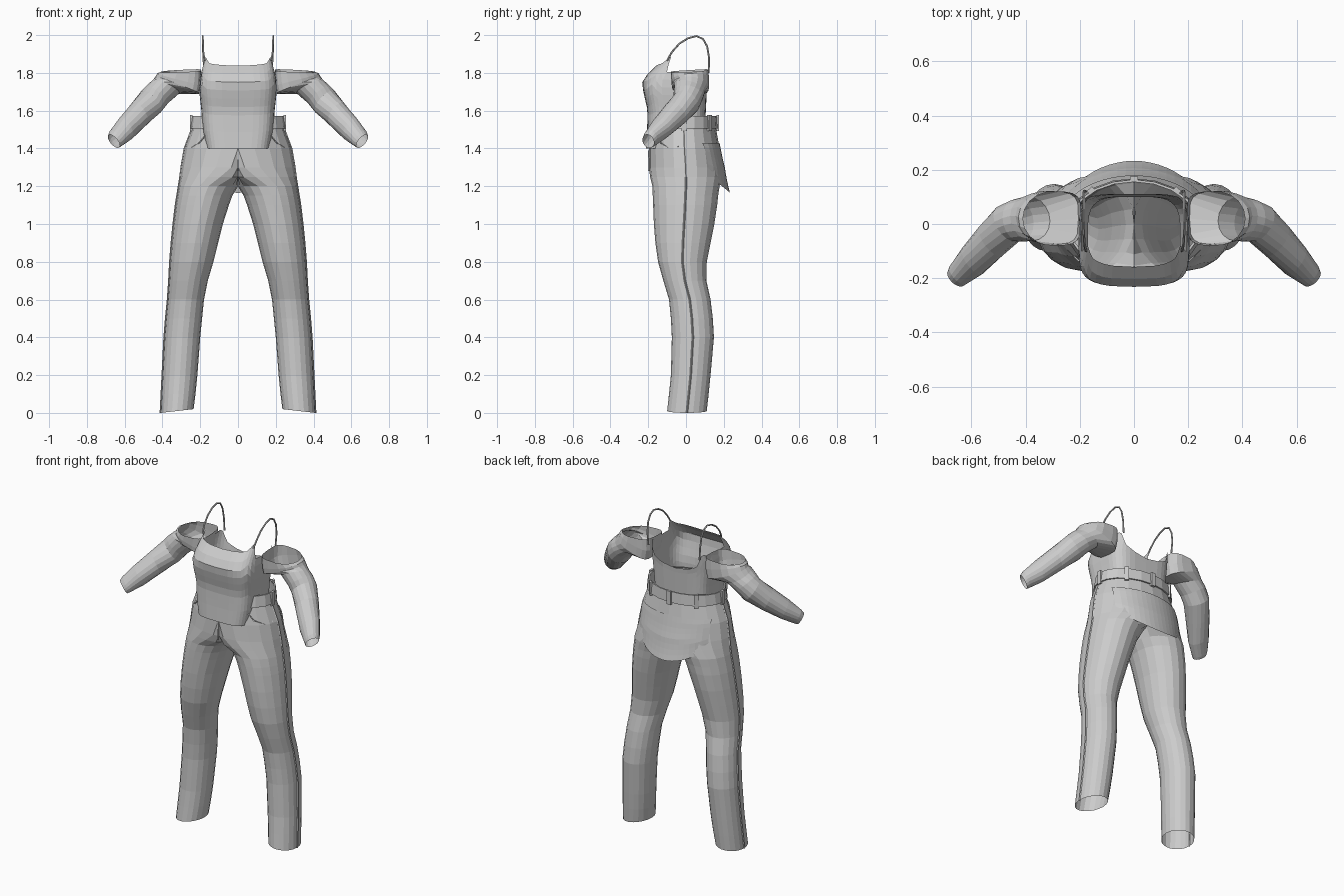
import bpy, bmesh, math
from mathutils import Vector

if "Cube" in bpy.data.objects:
    bpy.data.objects.remove(bpy.data.objects["Cube"], do_unlink=True)

cloth = bpy.data.materials.new("grey_cloth")
cloth.use_nodes = True
cloth.diffuse_color = (0.6, 0.6, 0.6, 1)
cloth.node_tree.nodes["Principled BSDF"].inputs["Base Color"].default_value = (0.6, 0.6, 0.6, 1)


def lerp_table(table, key):
    """Linear lookup in rows whose first entry is the key."""
    if key <= table[0][0]:
        return table[0][1:]
    for a, b in zip(table, table[1:]):
        if key <= b[0]:
            t = (key - a[0]) / (b[0] - a[0])
            return [u + (v - u) * t for u, v in zip(a[1:], b[1:])]
    return table[-1][1:]


def power(v, p):
    return math.copysign(abs(v) ** p, v)


def loft(name, rings, closed=True, mirror=False, cap=False, halved=False):
    """Skin a list of point rings; halved drops the faces lying on x = 0."""
    bm = bmesh.new()
    rows = [[bm.verts.new(p) for p in ring] for ring in rings]
    n = len(rows[0])
    for a, b in zip(rows, rows[1:]):
        for i in range(n if closed else n - 1):
            j = (i + 1) % n
            bm.faces.new((a[i], a[j], b[j], b[i]))
    if cap:
        bm.faces.new(rows[0])
        bm.faces.new(rows[-1])
    if halved:
        flat = [f for f in bm.faces if all(v.co.x < 1e-5 for v in f.verts)]
        bmesh.ops.delete(bm, geom=flat, context='FACES')
    bmesh.ops.recalc_face_normals(bm, faces=bm.faces)
    mesh = bpy.data.meshes.new(name)
    bm.to_mesh(mesh)
    bm.free()
    mesh.materials.append(cloth)
    obj = bpy.data.objects.new(name, mesh)
    bpy.context.collection.objects.link(obj)
    if mirror:
        mod = obj.modifiers.new("mirror", 'MIRROR')
        mod.merge_threshold = 0.0005
    return obj


def tube(name, path, radius, sides=6, mirror=True):
    pts = [Vector(p) for p in path]
    rings = []
    for i, p in enumerate(pts):
        d = (pts[min(i + 1, len(pts) - 1)] - pts[max(i - 1, 0)]).normalized()
        u = d.cross(Vector((1, 0, 0))).normalized()
        v = d.cross(u)
        rings.append([p + (u * math.cos(a) + v * math.sin(a)) * radius
                      for a in (math.tau * k / sides for k in range(sides))])
    return loft(name, rings, mirror=mirror, cap=True)


def box(name, centre, size, turn=0, mirror=False):
    c, s = math.cos(turn), math.sin(turn)
    rings = []
    for dz in (-0.5, 0.5):
        ring = []
        for dx, dy in ((-.5, -.5), (.5, -.5), (.5, .5), (-.5, .5)):
            x, y = dx * size[0], dy * size[1]
            ring.append((centre[0] + x * c - y * s, centre[1] + x * s + y * c,
                         centre[2] + dz * size[2]))
        rings.append(ring)
    return loft(name, rings, mirror=mirror, cap=True)


# Trousers: height, inner x, outer x, front y, back y of one half
trouser = [
    (0, .235, .41, -.10, .11), (.1, .225, .405, -.09, .12), (.2, .215, .40, -.08, .13),
    (.4, .20, .39, -.075, .148), (.5, .19, .382, -.08, .142), (.6, .18, .372, -.09, .13),
    (.7, .16, .365, -.12, .108), (.8, .13, .36, -.148, .11), (.9, .105, .352, -.162, .13),
    (1.0, .08, .342, -.17, .15), (1.1, .048, .33, -.174, .165), (1.15, .03, .322, -.176, .17),
    (1.2, 0, .314, -.178, .178), (1.25, -.12, .306, -.19, .188), (1.3, -.23, .30, -.197, .192),
    (1.4, -.283, .283, -.196, .178), (1.5, -.245, .245, -.185, .16), (1.57, -.235, .235, -.172, .155)]


def half_ring(row, grow=0, n=20):
    z, x0, x1, yf, yb = row
    ring = []
    for k in range(n):
        a = math.tau * k / n
        x = (x0 + x1) / 2 + math.cos(a) * ((x1 - x0) / 2 + grow)
        y = (yf + yb) / 2 + math.sin(a) * ((yb - yf) / 2 + grow)
        lift = .02 * (.5 - .5 * math.cos(a)) if z == 0 else 0
        ring.append((max(x, 0), y, z + lift))
    return ring


loft("trousers", [half_ring(r) for r in trouser], mirror=True, halved=True)

# Waistband standing slightly proud, with its belt loops
band = [half_ring((z, *lerp_table(trouser, z)), g)
        for z, g in ((1.505, 0), (1.505, .009), (1.572, .009), (1.572, 0))]
loft("waistband", band, mirror=True, halved=True)
box("back_belt_loop", (0, .168, 1.535), (.028, .014, .085))
box("side_belt_loop", (.247, -.01, 1.535), (.014, .028, .085), mirror=True)
box("rear_belt_loop", (.16, .125, 1.535), (.026, .014, .085), turn=-.7, mirror=True)

# Raised side seams and fly
seam = [(r[2], (r[3] + r[4]) / 2, r[0]) for r in trouser[:-1]]
tube("side_seam", seam, .005, sides=4)
box("fly_seam", (0, -.196, 1.335), (.006, .008, .11))
tube("front_pocket_edge", [(.165, -.150, 1.48), (.205, -.135, 1.43), (.25, -.085, 1.40), (.27, -.04, 1.41)], .004, 4)

# Seat panel hanging away from the trousers at its lower edge
panel = []
for i in range(9):
    t = i / 8
    row = []
    for k in range(-8, 9):
        x = .03 * k
        f = 1 - (x / .24) ** 2
        z = 1.43 + t * (1.25 - .085 * f - 1.43)
        _, xo, _, yb = lerp_table(trouser, max(z, 1.3))
        row.append((x, yb * math.sqrt(1 - (x / xo) ** 2) + .005 + .036 * t * t * f, z))
    panel.append(row)
loft("seat_panel", panel, closed=False)

# Top: height, half width, front y, back y
bodice = [(1.40, .17, -.212, .10), (1.5, .188, -.206, .10), (1.6, .194, -.203, .105),
          (1.7, .205, -.226, .11), (1.75, .205, -.232, .118), (1.8, .196, -.20, .125),
          (1.85, .188, -.145, .13), (1.89, .183, -.11, .13)]
# Neckline height by angle from front to back
neckline = [(-90, 1.838), (-50, 1.85), (-30, 1.885), (-10, 1.805), (15, 1.80),
            (35, 1.825), (60, 1.74), (90, 1.70)]

rings = []
for i in range(11):
    ring = []
    for k in range(36):
        a = math.tau * k / 36
        c, s = math.cos(a), math.sin(a)
        top = lerp_table(neckline, math.degrees(math.asin(max(-1, min(1, s)))))[0]
        z = 1.40 + (top - 1.40) * i / 10
        hx, yf, yb = lerp_table(bodice, z)
        ring.append((hx * power(c, .5), (yf + yb) / 2 + power(s, .5) * (yb - yf) / 2, z))
    rings.append(ring)
loft("top_body", rings)

# Thin shoulder straps
tube("shoulder_strap", [(.177, -.10, 1.865), (.183, -.075, 1.91), (.185, -.035, 1.955),
                        (.186, .01, 1.983), (.186, .055, 1.995), (.186, .09, 1.98),
                        (.186, .112, 1.94), (.184, .122, 1.88), (.178, .12, 1.80)], .005)

# Off-shoulder sleeves: inner point, outer point and side radius of each ring
sleeve = [((.195, .02, 1.815), (.41, .02, 1.805), .10),
          ((.195, .02, 1.74), (.427, .025, 1.798), .10),
          ((.205, .02, 1.69), (.437, .03, 1.78), .098),
          ((.31, .01, 1.695), (.457, .03, 1.755), .085),
          ((.37, .005, 1.64), (.485, .022, 1.732), .08),
          ((.41, -.005, 1.59), (.515, .008, 1.70), .075),
          ((.48, -.08, 1.53), (.57, -.04, 1.63), .07),
          ((.555, -.16, 1.46), (.635, -.11, 1.55), .058),
          ((.615, -.20, 1.415), (.68, -.175, 1.49), .042),
          ((.627, -.21, 1.408), (.688, -.19, 1.468), .036)]
ends = [(Vector(a), Vector(b), r) for a, b, r in sleeve]
mids = [(a + b) / 2 for a, b, r in ends]
rings = []
for i, (a, b, r) in enumerate(ends):
    way = mids[min(i + 1, len(mids) - 1)] - mids[max(i - 1, 0)]
    half = (b - a) / 2
    side = half.cross(way).normalized() * r
    ring = []
    for k in range(18):
        t = math.tau * k / 18
        c, s = math.cos(t), math.sin(t)
        p = .5 if i < 3 and c < 0 else 1
        ring.append(mids[i] + half * power(c, p) + side * power(s, p))
    rings.append(ring)
loft("sleeve", rings, mirror=True)
